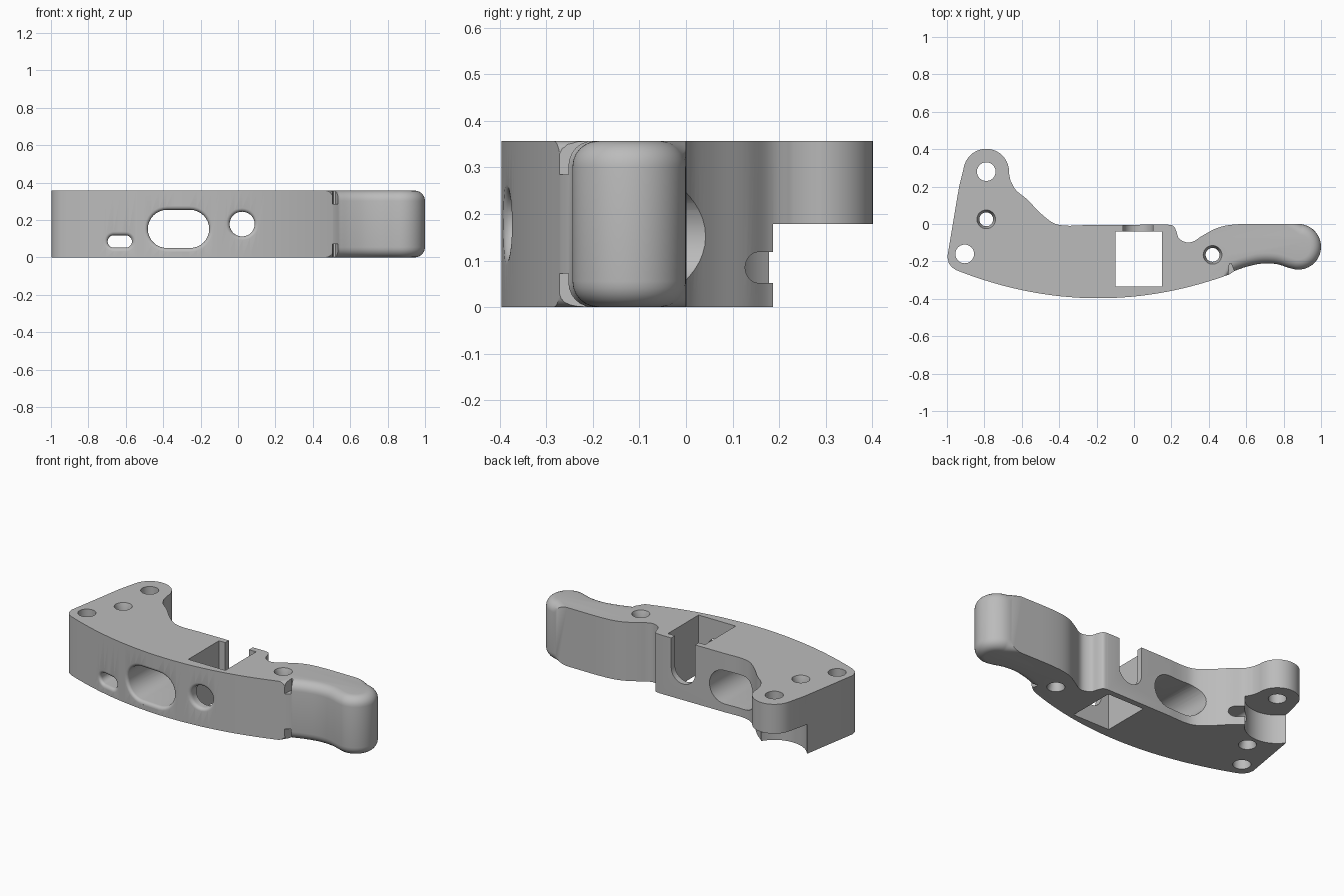
import bpy, bmesh, math
from mathutils import Vector

cube = bpy.data.objects.get("Cube")
if cube:
    bpy.data.objects.remove(cube, do_unlink=True)

H = 0.357          # thickness of the part

grey = bpy.data.materials.new("plain grey")
grey.use_nodes = True
tone = (0.5, 0.5, 0.5, 1)
grey.diffuse_color = tone
grey.node_tree.nodes["Principled BSDF"].inputs["Base Color"].default_value = tone


def loft(name, loops):
    """Closed solid through matching point loops."""
    bm = bmesh.new()
    rings = [[bm.verts.new(p) for p in loop] for loop in loops]
    n = len(rings[0])
    for a, b in zip(rings, rings[1:]):
        for i in range(n):
            j = (i + 1) % n
            bm.faces.new((a[i], a[j], b[j], b[i]))
    bm.faces.new(rings[0][::-1])
    bm.faces.new(rings[-1])
    bmesh.ops.recalc_face_normals(bm, faces=bm.faces)
    mesh = bpy.data.meshes.new(name)
    bm.to_mesh(mesh)
    bm.free()
    obj = bpy.data.objects.new(name, mesh)
    bpy.context.collection.objects.link(obj)
    mesh.materials.append(grey)
    return obj


def prism(name, outline, z0, z1):
    return loft(name, [[(x, y, z) for x, y in outline] for z in (z0, z1)])


def arc(cx, cy, r, a0, a1, n=16):
    angles = [math.radians(a0 + (a1 - a0) * i / n) for i in range(n + 1)]
    return [(cx + r * math.cos(a), cy + r * math.sin(a)) for a in angles]


def circle(cx, cy, r, n=40):
    return arc(cx, cy, r, 0, 360, n)[:-1]


def smooth(pts, steps=6):
    """Catmull-Rom curve through the points."""
    p = [Vector(q) for q in pts]
    p = [2 * p[0] - p[1]] + p + [2 * p[-1] - p[-2]]
    out = []
    for a, b, c, d in zip(p, p[1:], p[2:], p[3:]):
        for i in range(steps):
            t = i / steps
            q = 0.5 * (2 * b + (c - a) * t + (2*a - 5*b + 4*c - d) * t**2
                       + (3*b - a - 3*c + d) * t**3)
            out.append(tuple(q))
    return out + [tuple(p[-2])]


def front_y(x):
    return -0.397 + 0.26 * (x + 0.19) ** 2


# Lever body: bowed front, rounded grip, finger recess and mounting lobe
outline = [(-0.998, -0.175), (-0.99, -0.21), (-0.975, -0.23)]
outline += [(-0.95 + 1.46 * i / 36, front_y(-0.95 + 1.46 * i / 36)) for i in range(37)]
outline += smooth([(0.54, -0.25), (0.6, -0.229), (0.68, -0.212), (0.76, -0.214), (0.83, -0.235)])
outline += arc(0.878, -0.122, 0.122, -98, 90, 28)
outline += smooth([(0.8, 0), (0.58, 0), (0.46, -0.016), (0.37, -0.06), (0.32, -0.092),
                   (0.28, -0.098), (0.24, -0.076), (0.225, -0.035), (0.21, -0.01), (0.18, -0.003)])
outline += smooth([(-0.26, -0.006), (-0.36, -0.009), (-0.43, 0.005), (-0.5, 0.058), (-0.57, 0.13),
                   (-0.63, 0.18), (-0.66, 0.23)])
outline += arc(-0.79, 0.28, 0.122, -4, 170, 24)
outline += [(-0.935, 0.2)]
body = prism("lever_body", outline, 0, H)

# Rounded edges around the grip
bm = bmesh.new()
bm.from_mesh(body.data)
rims = []
for e in bm.edges:
    a, b = (v.co for v in e.verts)
    m = (a + b) / 2
    if abs(a.z - b.z) < 1e-5 and m.x > 0.515 and (m.y < -0.05 or m.x > 0.88):
        rims.append(e)
bmesh.ops.bevel(bm, geom=rims, offset=0.055, segments=6, profile=0.5, affect='EDGES')
bm.to_mesh(body.data)
bm.free()

cutters = []

# Relief under the lobe and the square pocket
cutters.append(prism("lobe_relief", circle(-0.79, 0.28, 0.18, 64), -0.1, H / 2))
cutters.append(prism("square_pocket", [(-0.1, -0.335), (0.15, -0.335), (0.15, -0.04), (-0.1, -0.04)],
                     -0.1, H + 0.1))

# Plain pin holes
for x, y in ((-0.79, 0.28), (-0.905, -0.16)):
    cutters.append(prism("pin_hole", circle(x, y, 0.05), -0.1, H + 0.1))

# Screw holes, narrower in the middle
for x, y in ((-0.79, 0.025), (0.42, -0.165)):
    steps = ((-0.1, 0.05), (0, 0.05), (0.04, 0.037), (H - 0.04, 0.037), (H, 0.05), (H + 0.1, 0.05))
    cutters.append(loft("screw_hole", [[(px, py, z) for px, py in circle(x, y, r)] for z, r in steps]))


# Slots through the front, with softened mouths that follow the bowed face
def slot_outline(cx, cz, half, r):
    return arc(cx + half, cz, r, -90, 90) + arc(cx - half, cz, r, 90, 270)


def front_slot(name, cx, cz, half, r, back):
    lip = 0.02
    loops = [[(x, -0.6, z) for x, z in slot_outline(cx, cz, half, r + lip)]]
    for i in range(6):
        a = math.radians(18 * i)
        pts = slot_outline(cx, cz, half, r + lip * (1 - math.sin(a)))
        loops.append([(x, front_y(x) + lip * (1 - math.cos(a)), z) for x, z in pts])
    loops.append([(x, back, z) for x, z in slot_outline(cx, cz, half, r)])
    return loft(name, loops)


cutters.append(front_slot("small_slot", -0.632, 0.085, 0.032, 0.033, 0.6))
cutters.append(front_slot("large_slot", -0.318, 0.152, 0.062, 0.102, 0.6))
cutters.append(front_slot("round_port", 0.022, 0.178, 0.001, 0.066, -0.2))

# Open-topped U channel in the back wall of the pocket
u_shape = arc(0.022, 0.178, 0.08, 180, 360, 24) + [(0.102, 0.6), (-0.058, 0.6)]
cutters.append(loft("u_channel", [[(x, y, z) for x, z in u_shape] for y in (-0.15, 0.2)]))

# Small notches where the grip meets the body
notch = [(0.5, -0.32), (0.545, -0.32), (0.535, -0.25), (0.52, -0.212), (0.51, -0.212)]
for z0, z1 in ((-0.1, 0.072), (H - 0.072, H + 0.1)):
    cutters.append(prism("grip_notch", notch, z0, z1))

# Cut everything out of the body
bpy.context.view_layer.objects.active = body
body.select_set(True)
for c in cutters:
    c.hide_render = True
    mod = body.modifiers.new(c.name, 'BOOLEAN')
    mod.operation = 'DIFFERENCE'
    mod.solver = 'EXACT'
    mod.object = c
    bpy.ops.object.modifier_apply(modifier=mod.name)
for c in cutters:
    bpy.data.objects.remove(c, do_unlink=True)

bpy.ops.object.shade_smooth_by_angle(angle=math.radians(30))
